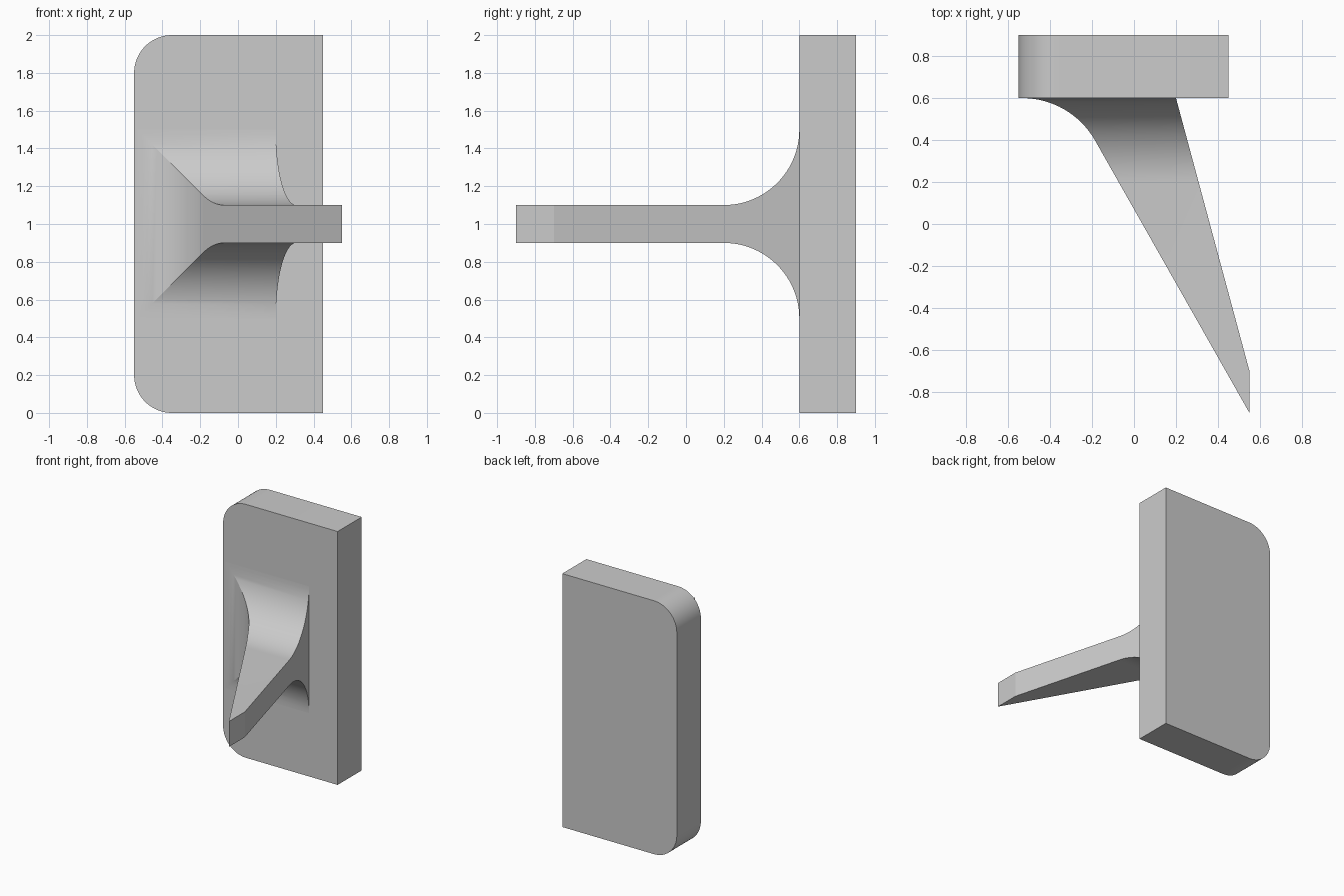
import bpy, bmesh, math

if "Cube" in bpy.data.objects:
    bpy.data.objects.remove(bpy.data.objects["Cube"])

R = 0.4                                   # fillet radius where arm meets plate
PLATE_Y = 0.6                             # front face of the plate


def finish(name, bm, angle):
    bmesh.ops.recalc_face_normals(bm, faces=bm.faces)
    mesh = bpy.data.meshes.new(name)
    bm.to_mesh(mesh)
    bm.free()
    obj = bpy.data.objects.new(name, mesh)
    bpy.context.collection.objects.link(obj)
    bpy.ops.object.select_all(action='DESELECT')
    obj.select_set(True)
    bpy.context.view_layer.objects.active = obj
    bpy.ops.object.shade_smooth_by_angle(angle=math.radians(angle))
    return obj


# Back plate: outline with two rounded corners, extruded in depth
def corner(cx, cz, start, r=0.2, n=16):
    return [(cx + r * math.cos(start + math.pi / 2 * i / n),
             cz + r * math.sin(start + math.pi / 2 * i / n)) for i in range(n + 1)]


outline = [(0.45, 0), (0.45, 2)]
outline += corner(-0.35, 1.8, math.pi / 2) + corner(-0.35, 0.2, math.pi)
bm = bmesh.new()
face = bm.faces.new([bm.verts.new((x, PLATE_Y, z)) for x, z in outline])
back = bmesh.ops.extrude_face_region(bm, geom=[face], use_keep_orig=True)
bmesh.ops.translate(bm, vec=(0, 0.3, 0),
                    verts=[v for v in back['geom'] if isinstance(v, bmesh.types.BMVert)])
finish("back_plate", bm, 30)

# Arm: rectangular sections lofted along y, flaring into the plate
TIP = (0.55, -0.9)
ROOT_X = -0.3                             # where the slanted side would hit the plate
slope = math.atan2(PLATE_Y - TIP[1], TIP[0] - ROOT_X)
tangent = R * math.tan(slope / 2)
arc_x, arc_y = ROOT_X - tangent, PLATE_Y - R
tangent_y = PLATE_Y - tangent * math.sin(slope)


def left(y):
    if y > tangent_y:
        return arc_x + math.sqrt(max(0, R * R - (y - arc_y) ** 2))
    return TIP[0] - (y - TIP[1]) / math.tan(slope)


def right(y):
    return min(0.55, 0.55 - 0.35 * (y + 0.7) / 1.3)


def half_height(y):
    if y <= arc_y:
        return 0.1
    return 0.1 + R - math.sqrt(max(0, R * R - (y - arc_y) ** 2))


stations = sorted([-0.7, tangent_y]
                  + [arc_y + R * math.sin(math.pi / 2 * i / 24) for i in range(25)])
bm = bmesh.new()
tip = [bm.verts.new((TIP[0], TIP[1], z)) for z in (0.9, 1.1)]
rings = [[tip[0], tip[0], tip[1], tip[1]]]
sections = [(y, left(y), right(y), half_height(y)) for y in stations]
sections.append((PLATE_Y + 0.02,) + sections[-1][1:])     # tuck into the plate
for y, x0, x1, h in sections:
    rings.append([bm.verts.new((x, y, 1 + s * h))
                  for x, s in ((x0, -1), (x1, -1), (x1, 1), (x0, 1))])
for a, b in zip(rings, rings[1:]):
    for i in range(4):
        j = (i + 1) % 4
        bm.faces.new(list(dict.fromkeys((a[i], a[j], b[j], b[i]))))
bm.faces.new(rings[-1])
finish("slanted_arm", bm, 14)
